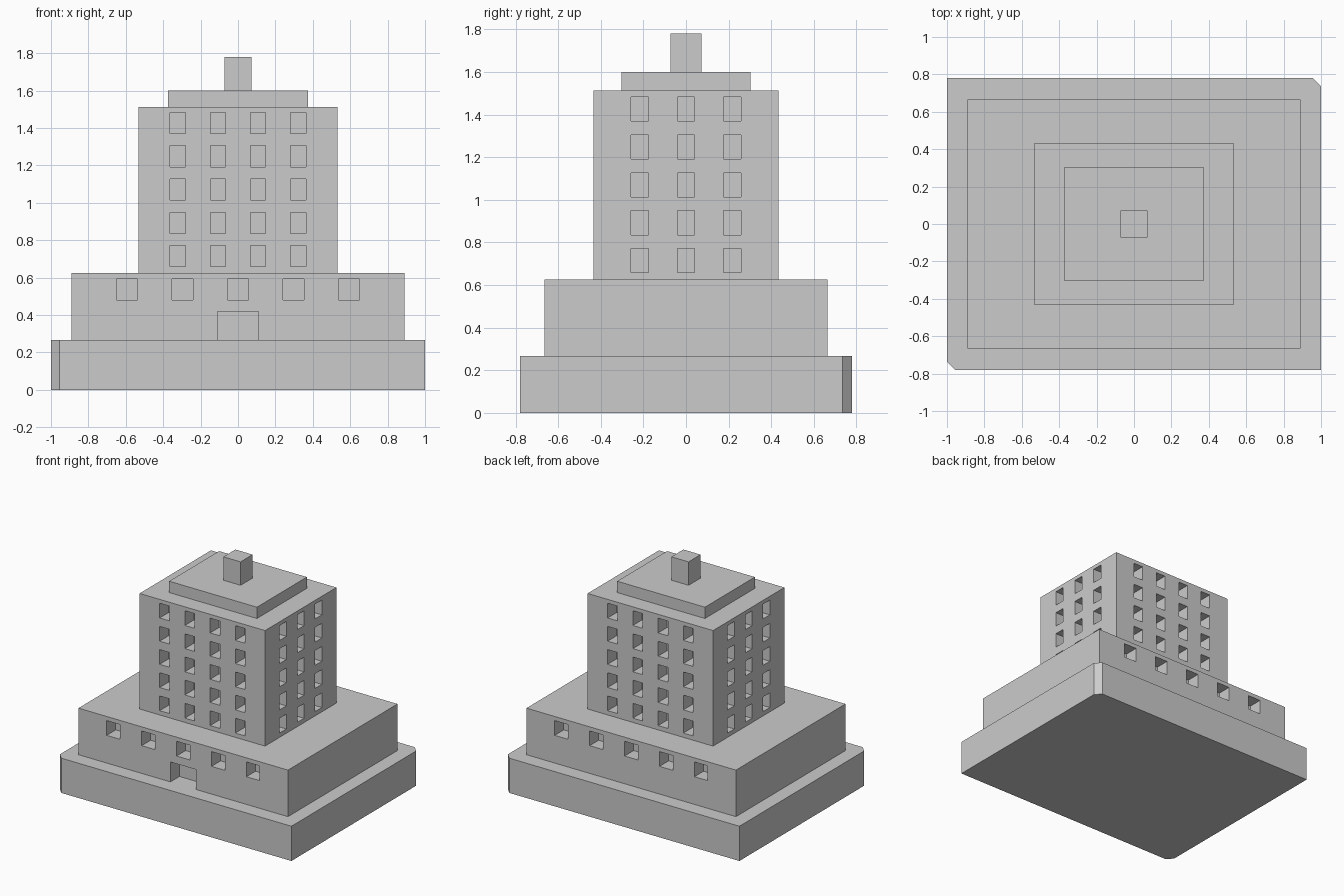
import bpy
import bmesh
from mathutils import Matrix, Vector

if "Cube" in bpy.data.objects:
    bpy.data.objects.remove(bpy.data.objects["Cube"], do_unlink=True)

stone = bpy.data.materials.new("stone_grey")
stone.use_nodes = True
GREY = (0.6, 0.6, 0.6, 1)
stone.diffuse_color = GREY
stone.node_tree.nodes["Principled BSDF"].inputs["Base Color"].default_value = GREY

DEPTH = 0.11  # how far windows and door are recessed


def add_box(bm, low, high):
    low, high = Vector(low), Vector(high)
    place = Matrix.Translation((low + high) / 2) @ Matrix.Diagonal((high - low).to_4d())
    place[3][3] = 1
    return bmesh.ops.create_cube(bm, size=1, matrix=place)["verts"]


def make_object(name, bm):
    bmesh.ops.recalc_face_normals(bm, faces=bm.faces)
    mesh = bpy.data.meshes.new(name)
    bm.to_mesh(mesh)
    bm.free()
    mesh.materials.append(stone)
    obj = bpy.data.objects.new(name, mesh)
    bpy.context.collection.objects.link(obj)
    return obj


def block(name, half_x, half_y, bottom, top):
    bm = bmesh.new()
    add_box(bm, (-half_x, -half_y, bottom), (half_x, half_y, top))
    return make_object(name, bm)


def recess(bm, wall, axis, side, along, width, bottom, top):
    """Add a cutter box that reaches DEPTH into the wall on one side."""
    low, high = [0, 0, bottom], [0, 0, top]
    ends = sorted((side * (wall - DEPTH), side * (wall + 0.1)))
    low[axis], high[axis] = ends
    low[1 - axis], high[1 - axis] = along - width / 2, along + width / 2
    add_box(bm, low, high)


def cut(obj, bm):
    cutter = make_object(obj.name + "_cutter", bm)
    cutter.hide_render = True
    mod = obj.modifiers.new("openings", "BOOLEAN")
    mod.operation, mod.solver, mod.object = "DIFFERENCE", "EXACT", cutter
    bpy.context.view_layer.objects.active = obj
    bpy.ops.object.modifier_apply(modifier=mod.name)
    bpy.data.objects.remove(cutter, do_unlink=True)


# Base slab with two opposite corners cut off
bm = bmesh.new()
add_box(bm, (-1, -0.78, 0), (1, 0.78, 0.267))
corners = [e for e in bm.edges
           if abs(e.verts[0].co.z - e.verts[1].co.z) > 0.1
           and e.verts[0].co.x * e.verts[0].co.y > 0]
bmesh.ops.bevel(bm, geom=corners, offset=0.045, segments=1, affect="EDGES")
make_object("base_slab", bm)

# Lower storey with front and back windows and a front door
podium = block("lower_storey", 0.89, 0.665, 0.267, 0.625)
bm = bmesh.new()
for side in (-1, 1):
    for i in range(-2, 3):
        recess(bm, 0.665, 1, side, i * 0.297, 0.113, 0.48, 0.593)
recess(bm, 0.665, 1, -1, 0, 0.218, 0.2, 0.42)
cut(podium, bm)

# Tower with five rows of windows on all sides
tower = block("tower", 0.533, 0.433, 0.625, 1.513)
bm = bmesh.new()
for row in range(5):
    bottom = 0.658 + row * 0.178
    for side in (-1, 1):
        for i in range(4):
            recess(bm, 0.433, 1, side, (i - 1.5) * 0.2145, 0.082, bottom, bottom + 0.113)
        for i in range(-1, 2):
            recess(bm, 0.533, 0, side, i * 0.216, 0.082, bottom, bottom + 0.113)
cut(tower, bm)

# Roof step and chimney
block("roof_step", 0.373, 0.303, 1.513, 1.6)
block("chimney", 0.073, 0.073, 1.6, 1.78)
